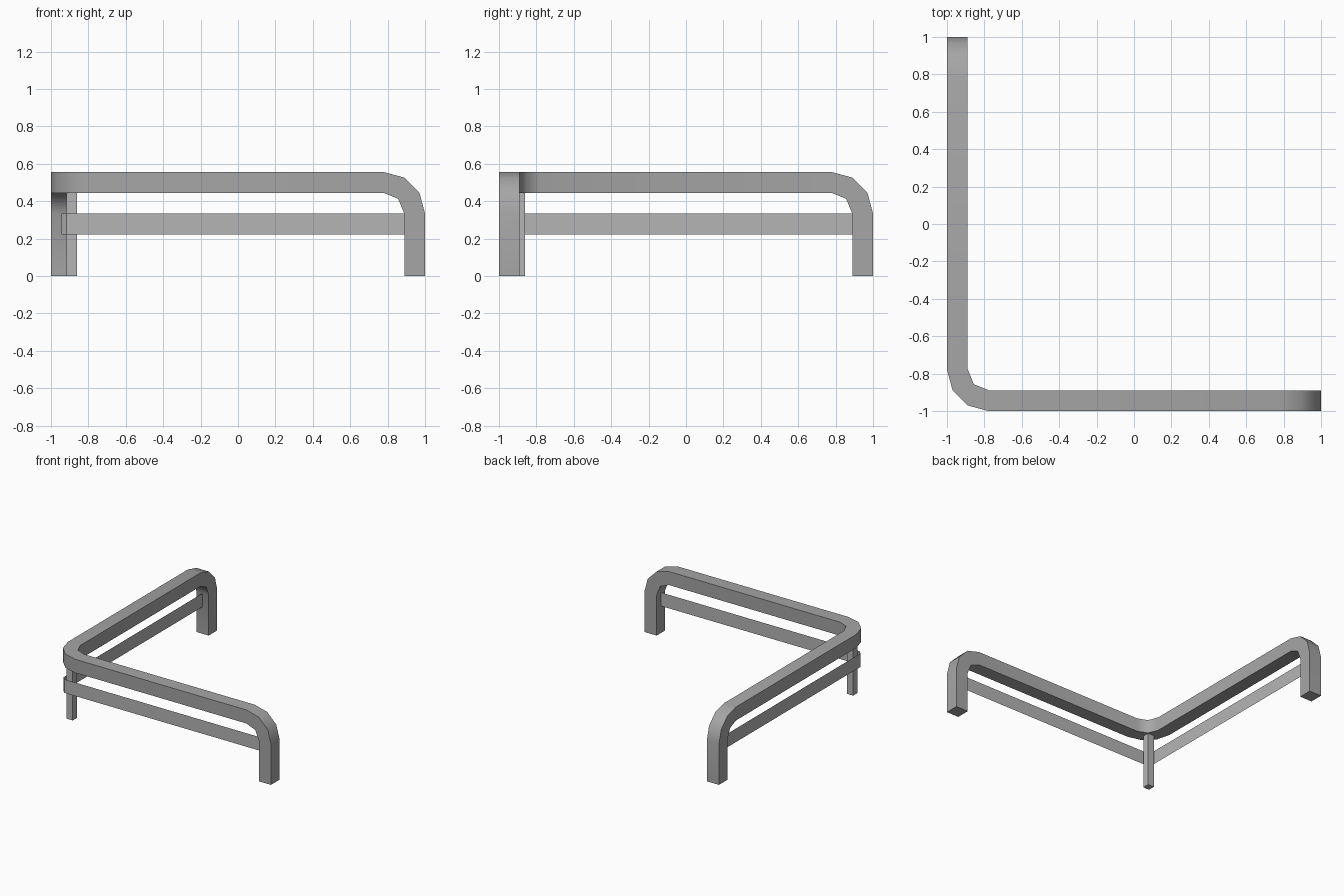
import bpy, bmesh
from math import sin, cos, pi

if "Cube" in bpy.data.objects:
    bpy.data.objects.remove(bpy.data.objects["Cube"])

T = 1 / 9            # square bar thickness
TOP = 0.556          # overall height
R = 2 * T            # outer bend radius


def grey(name, v):
    m = bpy.data.materials.new(name)
    m.diffuse_color = (v, v, v, 1)
    m.use_nodes = True
    m.node_tree.nodes["Principled BSDF"].inputs["Base Color"].default_value = m.diffuse_color
    return m


dark = grey("dark_grey", 0.38)
mid = grey("mid_grey", 0.46)


def arc(cu, cv, r, a0, a1, n):
    return [(cu + r * cos(a0 + (a1 - a0) * i / n),
             cv + r * sin(a0 + (a1 - a0) * i / n)) for i in range(n + 1)]


def prism(bm, lower, upper):
    """Closed solid between two matching outlines."""
    a = [bm.verts.new(p) for p in lower]
    b = [bm.verts.new(p) for p in upper]
    n = len(a)
    bm.faces.new(a)
    bm.faces.new(b[::-1])
    for i in range(n):
        j = (i + 1) % n
        bm.faces.new((a[i], b[i], b[j], a[j]))


def finish(bm, name, mat, solid=True):
    if solid:
        bmesh.ops.remove_doubles(bm, verts=bm.verts, dist=1e-4)
        # drop inner walls where sections join
        inner = [f for f in bm.faces if all(len(e.link_faces) > 2 for e in f.edges)]
        bmesh.ops.delete(bm, geom=inner, context='FACES_ONLY')
        bmesh.ops.recalc_face_normals(bm, faces=bm.faces)
    me = bpy.data.meshes.new(name)
    bm.to_mesh(me)
    bm.free()
    me.materials.append(mat)
    ob = bpy.data.objects.new(name, me)
    bpy.context.collection.objects.link(ob)
    return ob


# Top frame: two beams bending down into legs, joined by a bent corner
bm = bmesh.new()
c = 1 - R
cz = TOP - R
side = ([(-c, TOP)] + arc(c, cz, R, pi / 2, 0, 3) + [(1, 0), (1 - T, 0)]
        + arc(c, cz, R - T, 0, pi / 2, 2) + [(-c, TOP - T)])
prism(bm, [(u, -1, v) for u, v in side], [(u, -1 + T, v) for u, v in side])
prism(bm, [(-1, u, v) for u, v in side], [(-1 + T, u, v) for u, v in side])
bend = arc(-c, -c, R, pi, 1.5 * pi, 3) + arc(-c, -c, R - T, 1.5 * pi, pi, 2)
prism(bm, [(u, v, TOP - T) for u, v in bend], [(u, v, TOP) for u, v in bend])
frame = finish(bm, "top_frame", dark)
bpy.context.view_layer.objects.active = frame
frame.select_set(True)
bpy.ops.object.shade_smooth_by_angle(angle=50 * pi / 180)

# Lower rail: flat sheet strip along both sides with a clipped corner
o, i, e = -0.944, -0.917, 1 - T
path = [(o, e), (o, i), (i, o), (e, o)]
bm = bmesh.new()
for p, q in zip(path, path[1:]):
    bm.faces.new([bm.verts.new(v) for v in (
        (*p, 0.222), (*q, 0.222), (*q, 0.333), (*p, 0.333))])
bmesh.ops.remove_doubles(bm, verts=bm.verts, dist=1e-4)
finish(bm, "lower_rail", mid, solid=False)

# Slim corner leg
a, b = -0.917, -0.861
sq = [(a, a), (b, a), (b, b), (a, b)]
bm = bmesh.new()
prism(bm, [(x, y, 0) for x, y in sq], [(x, y, TOP - T) for x, y in sq])
finish(bm, "corner_leg", mid)
